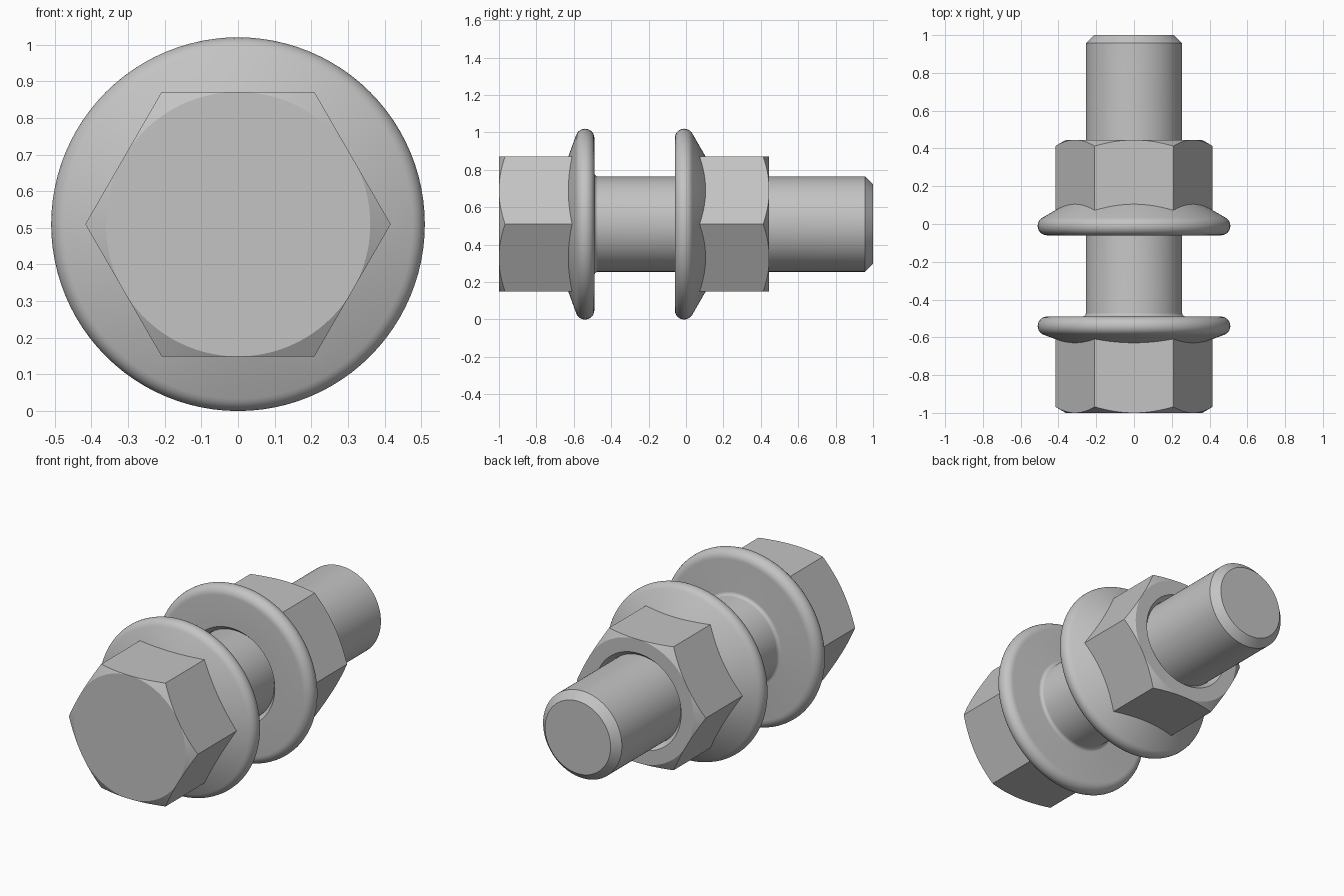
import bpy, bmesh
from math import sin, cos, tan, pi, radians, sqrt

cube = bpy.data.objects.get("Cube")
if cube:
    bpy.data.objects.remove(cube, do_unlink=True)

STEPS = 96           # points around the axis, a multiple of 12
AXIS_Z = 0.51        # height of the bolt axis
FLAT = 0.361         # hexagon centre to flat
SHANK = 0.255        # shank radius

steel = bpy.data.materials.new("grey steel")
steel.use_nodes = True
steel.diffuse_color = (0.55, 0.55, 0.55, 1)
steel.node_tree.nodes["Principled BSDF"].inputs["Base Color"].default_value = (0.55, 0.55, 0.55, 1)


def circle(r, y):
    """Ring of constant radius."""
    return lambda a: (r, y)


def hexagon(y_at_radius):
    """Hexagonal ring whose y follows a cone."""
    def ring(a):
        r = FLAT / cos((a % (pi / 3)) - pi / 6)
        return r, y_at_radius(r)
    return ring


def turn(name, rings, closed=False):
    """Skin a list of rings around the y axis."""
    bm = bmesh.new()
    loops = []
    for ring in rings:
        loop = []
        for i in range(STEPS):
            a = 2 * pi * i / STEPS
            r, y = ring(a)
            loop.append(bm.verts.new((r * cos(a), y, AXIS_Z + r * sin(a))))
        loops.append(loop)
    pairs = list(zip(loops, loops[1:]))
    if closed:
        pairs.append((loops[-1], loops[0]))
    else:
        bm.faces.new(loops[0])
        bm.faces.new(loops[-1])
    for p, q in pairs:
        for i in range(STEPS):
            j = (i + 1) % STEPS
            bm.faces.new((p[i], p[j], q[j], q[i]))
    bmesh.ops.remove_doubles(bm, verts=bm.verts, dist=0.0002)
    bmesh.ops.recalc_face_normals(bm, faces=bm.faces)
    mesh = bpy.data.meshes.new(name)
    bm.to_mesh(mesh)
    bm.free()
    mesh.materials.append(steel)
    obj = bpy.data.objects.new(name, mesh)
    bpy.context.collection.objects.link(obj)
    bpy.ops.object.select_all(action='DESELECT')
    obj.select_set(True)
    bpy.context.view_layer.objects.active = obj
    bpy.ops.object.shade_smooth_by_angle(angle=radians(20))
    return obj


def flanged_hex(end, bearing, slope):
    """Rings from the chamfered hexagon end to the flange bearing face."""
    d = 1 if end > bearing else -1
    s = radians(slope)
    rim, rad = 0.46, 0.05
    tip_r = rim + rad * sin(s)
    tip_y = bearing + d * rad * (1 + cos(s))
    rings = [circle(FLAT, end),
             hexagon(lambda r: end - d * (r - FLAT) * tan(radians(30))),
             hexagon(lambda r: tip_y + d * (tip_r - r) * tan(s))]
    # Rounded rim
    for k in range(13):
        t = s + (pi - s) * k / 12
        rings.append(circle(rim + rad * sin(t), bearing + d * rad * (1 + cos(t))))
    return rings


# Bolt: head, flange, fillet under the head, shank and chamfered tip
fillet = 0.02
bolt = flanged_hex(-1, -0.49, 20)
for k in range(7):
    t = pi / 2 * k / 6
    bolt.append(circle(SHANK + fillet * (1 - sin(t)), -0.49 + fillet * (1 - cos(t))))
bolt += [circle(SHANK, 0.957), circle(0.212, 1)]
turn("flange_bolt", bolt)

# Nut: hexagon, flange and countersunk bore
nut = flanged_hex(0.445, -0.06, 30)
nut += [circle(0.28, -0.06), circle(SHANK + 0.001, -0.03),
        circle(SHANK + 0.001, 0.415), circle(0.28, 0.445)]
turn("flange_nut", nut, closed=True)
